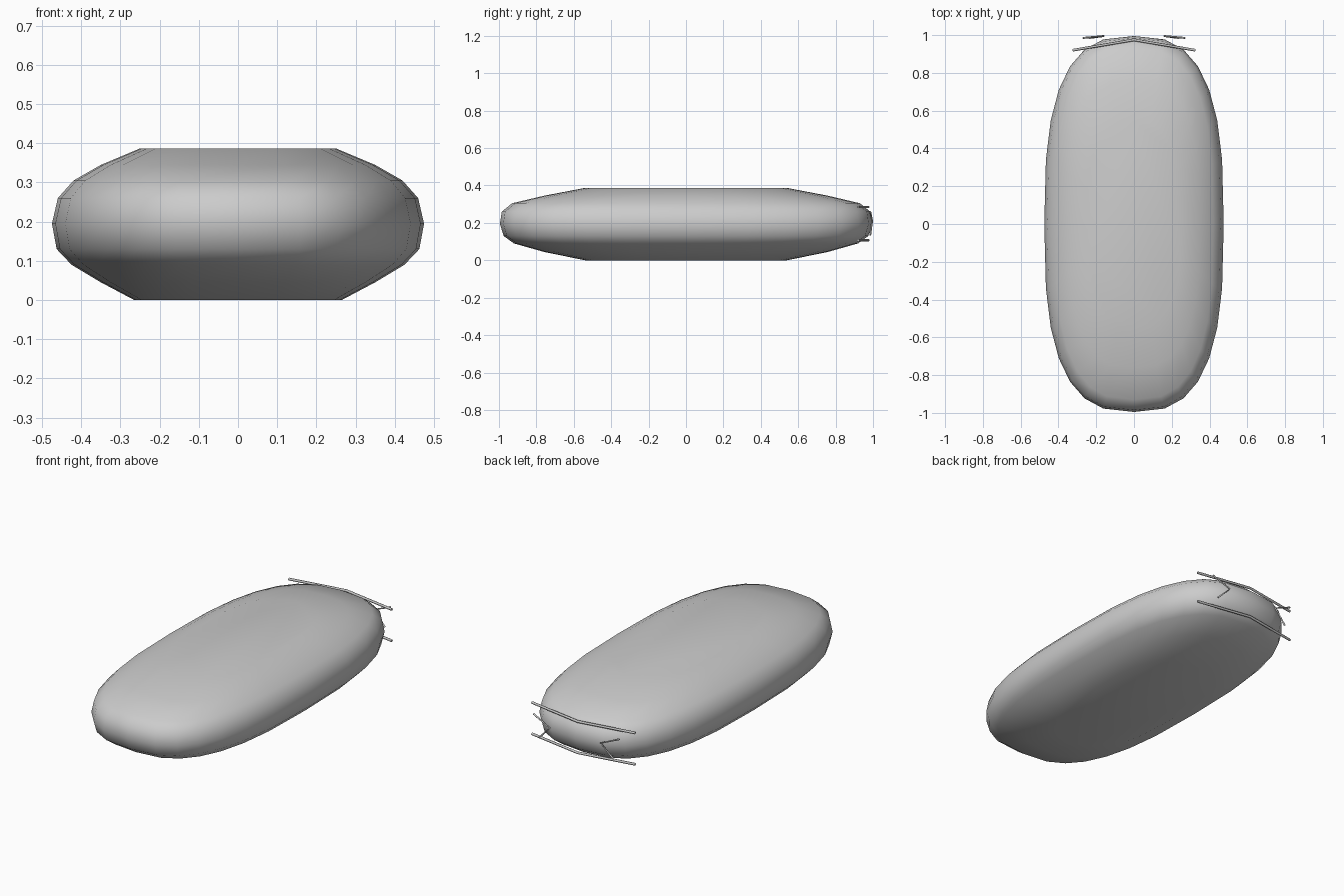
import bpy, bmesh
from math import sin, cos, pi, copysign

if "Cube" in bpy.data.objects:
    bpy.data.objects.remove(bpy.data.objects["Cube"])

SEG = 28
POWER = 2 / 2.8   # squared-off oval outline


def oval(half_x, half_y, z):
    pts = []
    for i in range(SEG):
        a = 2 * pi * i / SEG
        c, s = cos(a), sin(a)
        pts.append((half_x * copysign(abs(c) ** POWER, c),
                    half_y * copysign(abs(s) ** POWER, s), z))
    return pts


# Rounded body: stacked oval rings (half width, half length, height)
rings = [(0.265, 0.54, 0.0), (0.35, 0.76, 0.045), (0.425, 0.92, 0.09),
         (0.463, 0.975, 0.13), (0.475, 0.995, 0.195), (0.46, 0.985, 0.26),
         (0.42, 0.93, 0.305), (0.35, 0.76, 0.345), (0.25, 0.54, 0.387)]
bm = bmesh.new()
loops = [[bm.verts.new(p) for p in oval(*r)] for r in rings]
for low, high in zip(loops, loops[1:]):
    for i in range(SEG):
        j = (i + 1) % SEG
        bm.faces.new((low[i], low[j], high[j], high[i]))
bm.faces.new(loops[0][::-1])
bm.faces.new(loops[-1])
for f in bm.faces:
    f.smooth = True
mesh = bpy.data.meshes.new("body")
bm.to_mesh(mesh)
bm.free()
bpy.context.collection.objects.link(bpy.data.objects.new("body", mesh))


def rod(name, points, radius):
    curve = bpy.data.curves.new(name, 'CURVE')
    curve.dimensions = '3D'
    curve.bevel_depth = radius
    curve.bevel_resolution = 1
    curve.use_fill_caps = True
    spline = curve.splines.new('POLY')
    spline.points.add(len(points) - 1)
    for p, co in zip(spline.points, points):
        p.co = (*co, 1)
    bpy.context.collection.objects.link(bpy.data.objects.new(name, curve))


# Long bent rods across the back, upper and lower
for name, z in (("upper_rod", 0.285), ("lower_rod", 0.107)):
    rod(name, [(-0.325, 0.92, z), (0, 0.975, z), (0.325, 0.92, z)], 0.007)

# Small V-shaped rods on each side of the back
for name, s in (("left_v_rod", -1), ("right_v_rod", 1)):
    rod(name, [(s * 0.27, 0.985, 0.26), (s * 0.16, 0.995, 0.212),
               (s * 0.235, 0.985, 0.135)], 0.005)
